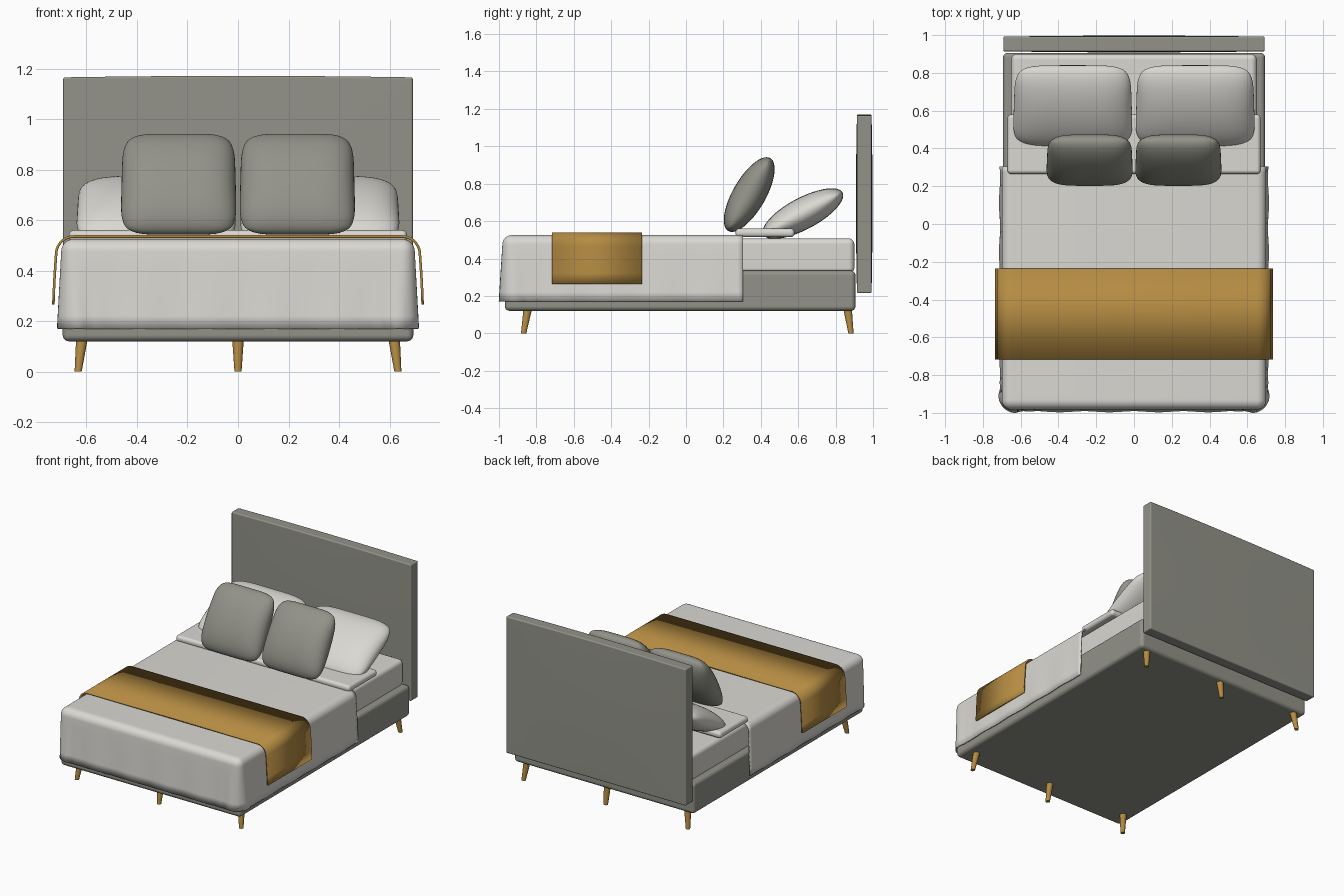
import bpy, bmesh, math
from mathutils import Matrix, Vector

if "Cube" in bpy.data.objects:
    bpy.data.objects.remove(bpy.data.objects["Cube"])


def material(name, rgb):
    m = bpy.data.materials.new(name)
    m.diffuse_color = (*rgb, 1)
    m.use_nodes = True
    m.node_tree.nodes["Principled BSDF"].inputs["Base Color"].default_value = m.diffuse_color
    return m


GREY = material("warm grey fabric", (0.29, 0.29, 0.25))
WHITE = material("off white linen", (0.70, 0.69, 0.65))
GOLD = material("golden ochre", (0.46, 0.26, 0.055))


def finish(name, bm, mat, thickness=0, offset=-1, weighted=False):
    bmesh.ops.recalc_face_normals(bm, faces=bm.faces)
    me = bpy.data.meshes.new(name)
    bm.to_mesh(me)
    bm.free()
    me.materials.append(mat)
    ob = bpy.data.objects.new(name, me)
    bpy.context.collection.objects.link(ob)
    bpy.ops.object.select_all(action='DESELECT')
    ob.select_set(True)
    bpy.context.view_layer.objects.active = ob
    bpy.ops.object.shade_smooth_by_angle(angle=math.radians(45))
    if thickness:
        s = ob.modifiers.new("thickness", 'SOLIDIFY')
        s.thickness, s.offset = thickness, offset
    if weighted:
        ob.modifiers.new("flat sides", 'WEIGHTED_NORMAL')
    return ob


def soft_box(name, lo, hi, bevel, mat, bulge=0):
    """Rounded box; bulge swells the thin y direction and the top edge."""
    bm = bmesh.new()
    bmesh.ops.create_cube(bm, size=1)
    lo, hi = Vector(lo), Vector(hi)
    size, mid = hi - lo, (lo + hi) / 2
    for v in bm.verts:
        v.co = Vector(a * b for a, b in zip(v.co, size))
    if bulge:
        bmesh.ops.subdivide_edges(bm, edges=bm.edges[:], cuts=9, use_grid_fill=True)
    corners = [e for e in bm.edges if e.calc_face_angle(0) > 1]
    bmesh.ops.bevel(bm, geom=corners, offset=bevel, segments=5, profile=0.5,
                    affect='EDGES', clamp_overlap=True)
    for v in bm.verts:
        if bulge:
            u, w = 2 * v.co.x / size.x, 2 * v.co.z / size.z
            v.co.y *= 1 + bulge * (1 - u * u) * (1 - w * w)
            if v.co.z > 0:
                v.co.z += 0.006 * (1 - u * u)
        v.co += mid
    return finish(name, bm, mat, weighted=True)


def pillow(name, centre, half, tilt, mat, n=28):
    """Stuffed cushion: two domed sheets meeting at a rounded-square rim."""
    bm = bmesh.new()
    p = [math.sin(math.pi / 2 * (2 * i / n - 1)) for i in range(n + 1)]
    for side in (1, -1):
        rows = []
        for v in p:
            row = []
            for u in p:
                x = half[0] * u * (1 - 0.11 * v ** 6) * (1 - 0.02 * v)
                y = half[1] * v * (1 - 0.11 * u ** 6)
                z = half[2] * max(0, 1 - u ** 4) ** 0.5 * max(0, 1 - v * v) ** 0.5
                row.append(bm.verts.new((x, y, side * z)))
            rows.append(row)
        for j in range(n):
            for i in range(n):
                bm.faces.new((rows[j][i], rows[j][i + 1],
                              rows[j + 1][i + 1], rows[j + 1][i]))
    bmesh.ops.remove_doubles(bm, verts=bm.verts, dist=1e-5)
    bm.transform(Matrix.Translation(centre) @ Matrix.Rotation(math.radians(tilt), 4, 'X'))
    return finish(name, bm, mat)


# Upholstered frame and mattress
soft_box("headboard", (-0.692, 0.914, 0.215), (0.692, 0.992, 1.165), 0.032, GREY, 0.14)
soft_box("bed_base", (-0.694, -0.968, 0.12), (0.694, 0.906, 0.335), 0.025, GREY)
soft_box("mattress", (-0.65, -0.95, 0.32), (0.65, 0.9, 0.507), 0.03, WHITE)
soft_box("folded_sheet", (-0.67, 0.265, 0.514), (0.67, 0.58, 0.56), 0.02, WHITE)

# Six tapered, splayed legs
for row, y0, y1 in (("front", -0.846, -0.868), ("back", 0.864, 0.882)):
    for col, x0, x1 in (("left", -0.618, -0.633), ("middle", 0, 0), ("right", 0.618, 0.633)):
        bm = bmesh.new()
        bmesh.ops.create_cone(bm, cap_ends=True, segments=20, radius1=0.014,
                              radius2=0.023, depth=0.13)
        for v in bm.verts:
            top = v.co.z > 0
            v.co += Vector((x0 if top else x1, y0 if top else y1, 0.065))
        finish(f"{row}_{col}_leg", bm, GOLD)

# Duvet: U-shaped rings around the bed, from the hem up to a flat top
W, F, R, BACK = 0.70, 0.982, 0.05, 0.305
half = [(W, BACK + (R - F - BACK) * i / 40, 1, 0) for i in range(40)]
for i in range(11):
    a = math.pi / 2 * i / 10
    c, s = math.cos(a), math.sin(a)
    half.append((W - R + R * c, -F + R - R * s, c, -s))
half += [((W - R) * (1 - i / 30), -F, 0, -1) for i in range(1, 31)]
path = half + [(-x, y, -nx, ny) for x, y, nx, ny in reversed(half[:-1])]
profile = [(0.012 - 0.012 * i / 6, 0.17 + 0.305 * i / 6) for i in range(7)]
for i in range(1, 9):
    a = math.pi / 2 * i / 8
    profile.append((0.05 * math.cos(a) - 0.05, 0.475 + 0.05 * math.sin(a)))
bm = bmesh.new()
rings = []
for d, z in profile:
    drop = max(0, (0.47 - z) / 0.30)
    ring = []
    for x, y, nx, ny in path:
        near = math.exp(-((abs(x) - W) ** 2 + (y + F) ** 2) / 0.015)
        fold = drop * (0.007 * near * math.sin(75 * (abs(x) - y))
                       + 0.003 * math.sin(24 * (abs(x) - y)))
        o = d + fold
        ring.append(bm.verts.new((x + nx * o, y + ny * o, z)))
    rings.append(ring)
for a, b in zip(rings, rings[1:]):
    for i in range(len(path) - 1):
        bm.faces.new((a[i], a[i + 1], b[i + 1], b[i]))
bm.faces.new(rings[-1])
finish("duvet", bm, WHITE, 0.008)

# Throw runner draped across the bed
half = [(0.731, 0.265), (0.729, 0.32), (0.726, 0.38), (0.722, 0.44)]
for i in range(11):
    a = math.pi / 2 * i / 10
    half.append((0.65 + 0.07 * math.cos(a), 0.465 + 0.07 * math.sin(a)))
line = half + [(-x, z) for x, z in reversed(half)]
bm = bmesh.new()
ends = [[bm.verts.new((x, y, z)) for x, z in line] for y in (-0.717, -0.235)]
for i in range(len(line) - 1):
    bm.faces.new((ends[0][i], ends[0][i + 1], ends[1][i + 1], ends[1][i]))
finish("throw_runner", bm, GOLD, 0.01, 0)

# Sleeping pillows and square cushions
for name, s in (("left", -1), ("right", 1)):
    pillow(f"{name}_pillow", (s * 0.324, 0.625, 0.64), (0.312, 0.24, 0.085), 28, WHITE)
    pillow(f"{name}_cushion", (s * 0.235, 0.338, 0.742), (0.226, 0.225, 0.088), 60, GREY)
